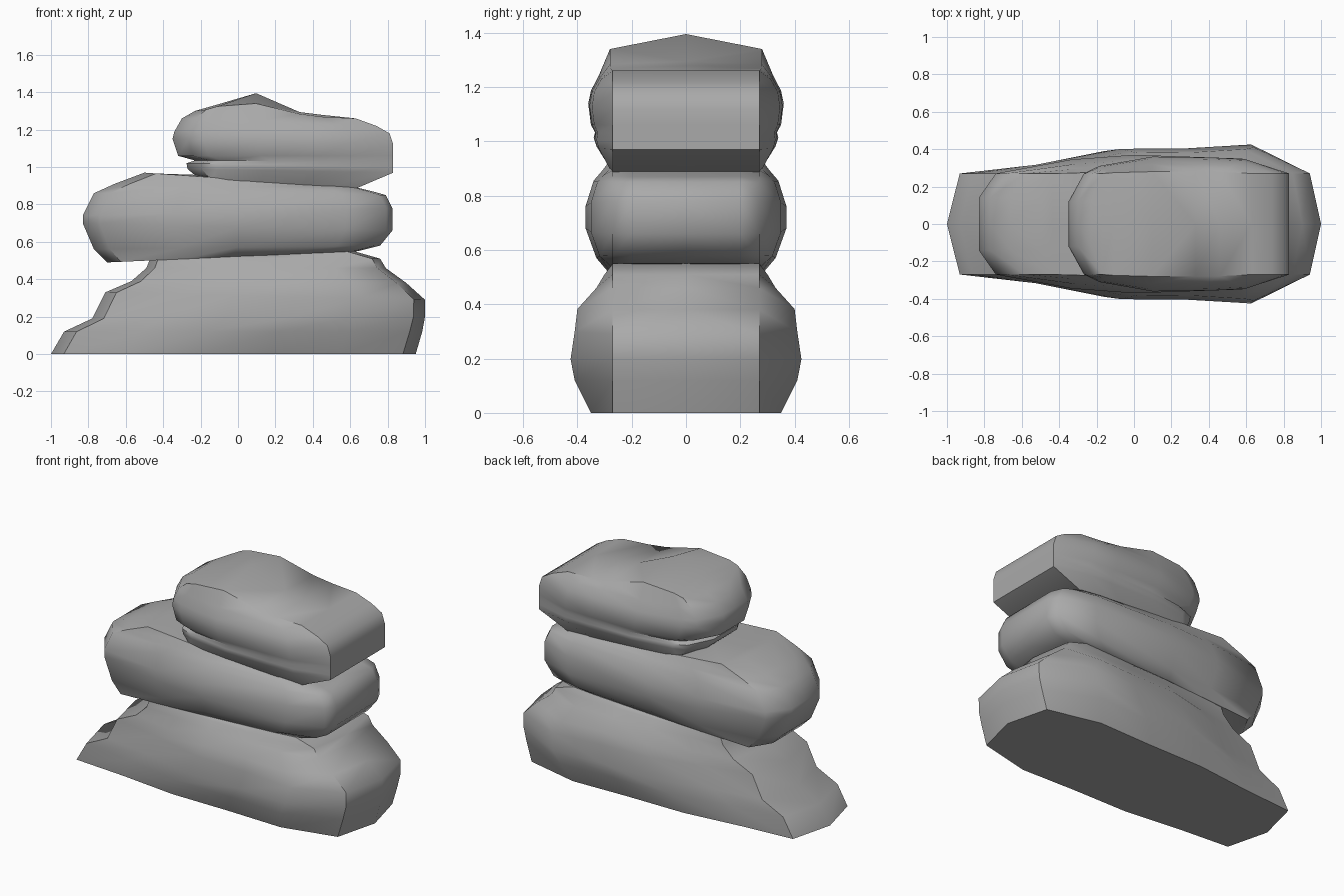
import bpy
import bmesh
import math

cube = bpy.data.objects.get("Cube")
if cube:
    bpy.data.objects.remove(cube, do_unlink=True)

stone = bpy.data.materials.new("stone_grey")
stone.use_nodes = True
colour = (0.4, 0.4, 0.4, 1)
stone.diffuse_color = colour
stone.node_tree.nodes["Principled BSDF"].inputs["Base Color"].default_value = colour

CORNER = 0.27  # half width of the blunt ends


def make_rock(name, stations, layers):
    """Loft tilted plan outlines upward, then close with a ridged cap.
    station: (fraction along x, end half width, bulge, edge rise, ridge rise)
    layer: (left x, left z, right x, right z, half width)"""
    bm = bmesh.new()
    rings = []
    for level, (xl, zl, xr, zr, half) in enumerate(layers):
        is_top = level == len(layers) - 1
        back, front = [], []
        for u, y, bulge, edge, ridge in stations:
            x, z = xl + u * (xr - xl), zl + u * (zr - zl)
            z += edge if is_top else 0
            y = min(y + (half - CORNER) * bulge, half)
            back.append(bm.verts.new((x, y, z)))
            front.append(bm.verts.new((x, -y, z)) if y > 0 else back[-1])
        rings.append((back, front))
    # side walls
    for (b0, f0), (b1, f1) in zip(rings, rings[1:]):
        for i in range(len(stations) - 1):
            bm.faces.new((b0[i], b1[i], b1[i + 1], b0[i + 1]))
            bm.faces.new((f0[i], f0[i + 1], f1[i + 1], f1[i]))
    # flat underside
    back, front = rings[0]
    bm.faces.new(back + front[-2:0:-1])
    # ridged top
    back, front = rings[-1]
    spine = [back[0]]
    for i in range(1, len(stations) - 1):
        x, y, z = back[i].co
        spine.append(bm.verts.new((x, 0, z - stations[i][3] + stations[i][4])))
    spine.append(back[-1])
    for side in (back, front):
        for i in range(len(stations) - 1):
            corners = dict.fromkeys((side[i], side[i + 1], spine[i + 1], spine[i]))
            bm.faces.new(list(corners))
    bmesh.ops.remove_doubles(bm, verts=bm.verts, dist=0.0005)
    bmesh.ops.recalc_face_normals(bm, faces=bm.faces)
    mesh = bpy.data.meshes.new(name)
    bm.to_mesh(mesh)
    bm.free()
    mesh.materials.append(stone)
    rock = bpy.data.objects.new(name, mesh)
    bpy.context.collection.objects.link(rock)
    bpy.ops.object.select_all(action="DESELECT")
    rock.select_set(True)
    bpy.context.view_layer.objects.active = rock
    bpy.ops.object.shade_smooth_by_angle(angle=math.radians(48))
    return rock


# Wide base stone with a stepped left slope and pointed ends
make_rock("base_rock", [
    (0, 0, 0, 0, 0), (0.035, CORNER, 0, 0, 0), (0.21, CORNER, 0.33, 0, 0),
    (0.4, CORNER, 0.85, 0, 0), (0.6, CORNER, 0.87, 0, 0),
    (0.79, CORNER, 1, 0, 0), (0.965, CORNER, 0, 0, 0), (1, 0, 0, 0, 0),
], [
    (-1, 0, 0.95, 0, 0.35),
    (-0.93, 0.12, 0.985, 0.12, 0.41),
    (-0.78, 0.19, 1, 0.2, 0.425),
    (-0.71, 0.33, 1, 0.29, 0.41),
    (-0.57, 0.39, 0.9, 0.38, 0.4),
    (-0.49, 0.46, 0.79, 0.46, 0.33),
    (-0.47, 0.51, 0.76, 0.51, 0.3),
    (-0.45, 0.52, 0.62, 0.55, 0.27),
])

# Long rounded slab in the middle
make_rock("middle_rock", [
    (0, 0, 0, 0, 0), (0, 0.14, 0, 0, 0), (0.055, CORNER, 0, 0, 0),
    (0.3, CORNER, 0.75, 0, 0.01), (0.5, CORNER, 1, 0, 0),
    (0.85, CORNER, 0.8, 0, 0), (0.98, CORNER, 0, 0, 0),
    (1, 0.2, 0, 0, 0), (1, 0, 0, 0, 0),
], [
    (-0.7, 0.49, 0.64, 0.55, 0.28),
    (-0.77, 0.56, 0.76, 0.58, 0.33),
    (-0.83, 0.7, 0.825, 0.66, 0.37),
    (-0.83, 0.74, 0.825, 0.78, 0.37),
    (-0.77, 0.86, 0.79, 0.85, 0.34),
    (-0.66, 0.91, 0.72, 0.87, 0.31),
    (-0.5, 0.97, 0.64, 0.89, 0.28),
])

# Peaked stone on top, with a crack near its foot
make_rock("top_rock", [
    (0, 0, 0, 0, 0), (0, 0.12, 0, 0, 0), (0.07, CORNER, 0, 0.01, 0.02),
    (0.14, CORNER, 0.45, 0.03, 0.04), (0.38, CORNER, 1, 0.055, 0.11),
    (0.65, CORNER, 0.95, 0.01, 0.02), (0.8, CORNER, 0.85, 0, 0.01),
    (1, CORNER, 0, 0, 0), (1, 0, 0, 0, 0),
], [
    (-0.2, 0.93, 0.63, 0.885, 0.28),
    (-0.27, 0.99, 0.83, 0.97, 0.33),
    (-0.275, 1.02, 0.83, 1, 0.34),
    (-0.23, 1.035, 0.83, 1.03, 0.335),
    (-0.32, 1.06, 0.83, 1.06, 0.35),
    (-0.35, 1.15, 0.83, 1.12, 0.36),
    (-0.34, 1.19, 0.81, 1.18, 0.35),
    (-0.3, 1.26, 0.74, 1.22, 0.32),
    (-0.23, 1.3, 0.63, 1.26, 0.28),
])
